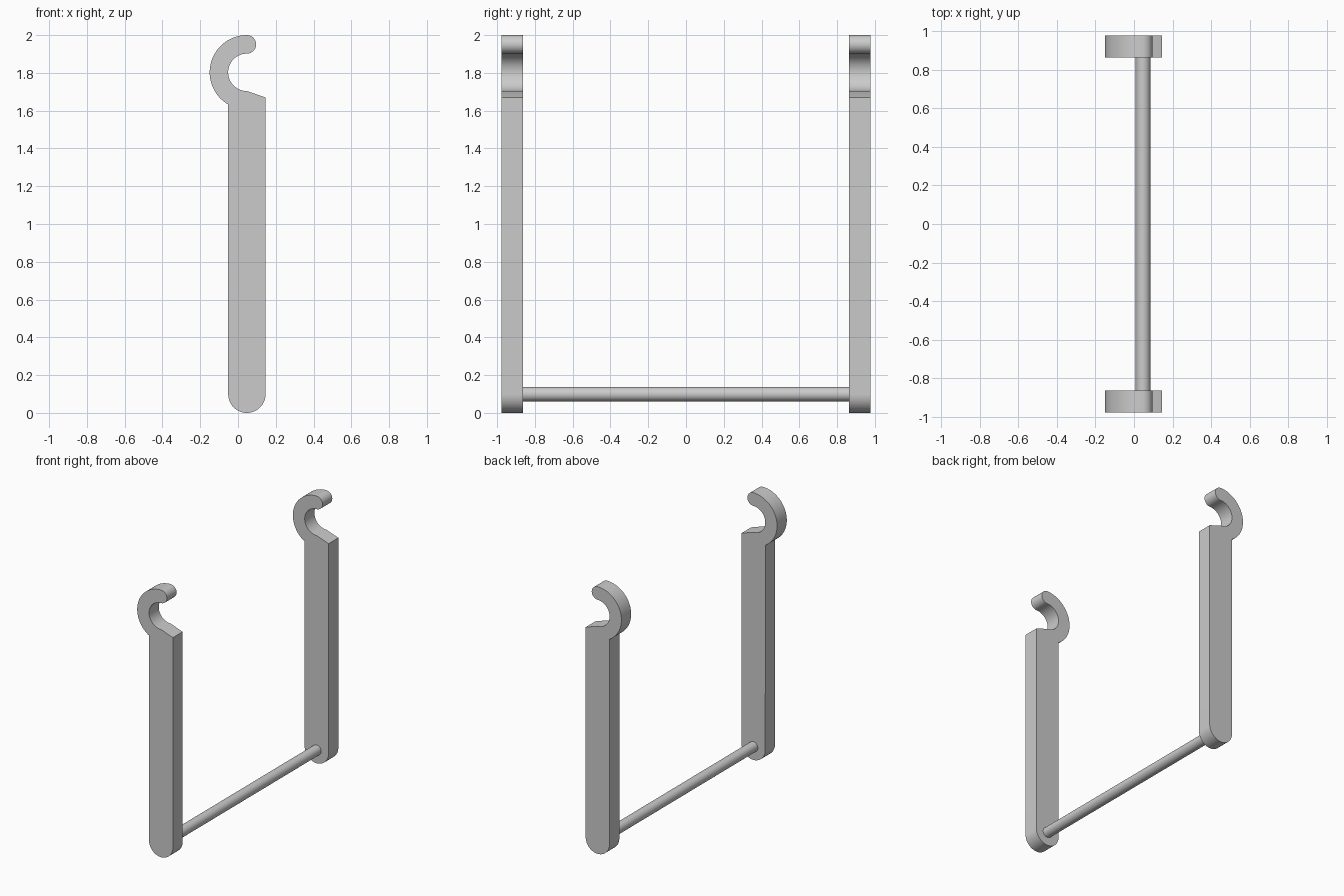
import bpy, bmesh
from math import cos, sin, radians, pi

if "Cube" in bpy.data.objects:
    bpy.data.objects.remove(bpy.data.objects["Cube"])

CX = 0.047            # shared centre line of bar, hook and rod
R_BAR = 0.099         # half width of the bar, also inner hook radius
R_OUT = 0.197         # outer hook radius
HOOK_Z = 2.0 - R_OUT
Y_IN, Y_OUT = 0.863, 0.978


def arc(cz, r, a0, a1, n):
    """Points on an arc about (CX, cz), in the xz plane."""
    angles = [radians(a0 + (a1 - a0) * i / n) for i in range(n + 1)]
    return [(CX + r * cos(a), cz + r * sin(a)) for a in angles]


def smooth(obj):
    bpy.ops.object.select_all(action='DESELECT')
    obj.select_set(True)
    bpy.context.view_layer.objects.active = obj
    bpy.ops.object.shade_smooth_by_angle(angle=radians(30))


# Hooked arm outline: rounded foot, sloped lip, hook throat, round tip, hook back
tip_r = (R_OUT - R_BAR) / 2
outline = arc(R_BAR, R_BAR, 180, 360, 32)
outline.append((CX + R_BAR, 1.67))
outline += arc(HOOK_Z, R_BAR, 270, 90, 40)
outline += arc(HOOK_Z + R_BAR + tip_r, tip_r, -90, 90, 20)[1:]
outline += arc(HOOK_Z, R_OUT, 90, 239.8, 40)[1:]

# Extrude the outline into one arm, mirrored to the other side
bm = bmesh.new()
face = bm.faces.new([bm.verts.new((x, Y_IN, z)) for x, z in outline])
ext = bmesh.ops.extrude_face_region(bm, geom=[face])
moved = [v for v in ext["geom"] if isinstance(v, bmesh.types.BMVert)]
bmesh.ops.translate(bm, verts=moved, vec=(0, Y_OUT - Y_IN, 0))
bmesh.ops.recalc_face_normals(bm, faces=bm.faces)
mesh = bpy.data.meshes.new("hooked_arms")
bm.to_mesh(mesh)
bm.free()
arms = bpy.data.objects.new("hooked_arms", mesh)
bpy.context.collection.objects.link(arms)
smooth(arms)
mirror = arms.modifiers.new("mirror", 'MIRROR')
mirror.use_axis = (False, True, False)

# Cross rod joining the feet
bpy.ops.mesh.primitive_cylinder_add(vertices=48, radius=0.038, depth=2 * Y_IN,
                                    location=(CX, 0, R_BAR), rotation=(pi / 2, 0, 0))
rod = bpy.context.object
rod.name = "cross_rod"
smooth(rod)
